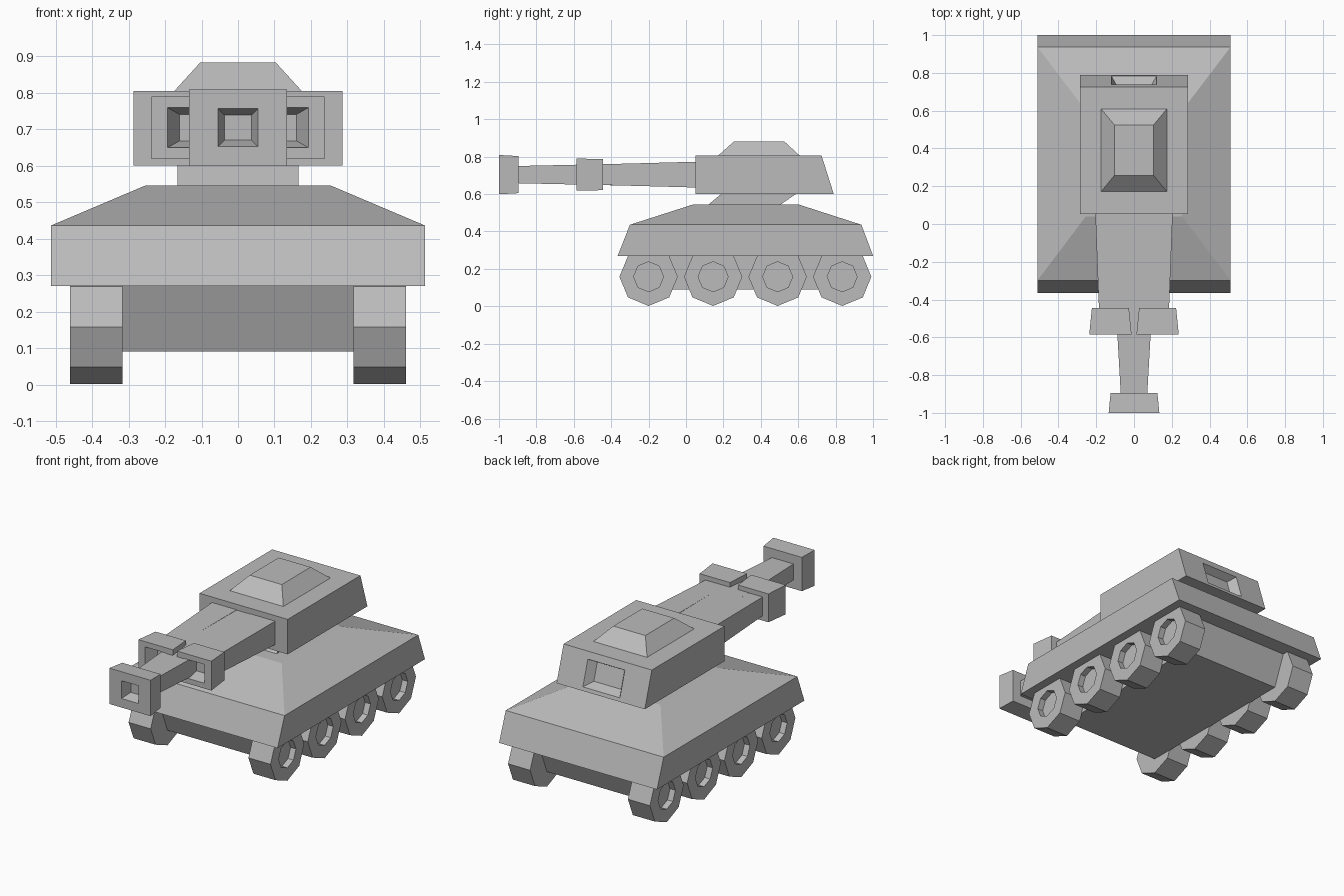
import bpy, bmesh, math
from mathutils import Vector, Matrix

if "Cube" in bpy.data.objects:
    bpy.data.objects.remove(bpy.data.objects["Cube"])

grey = bpy.data.materials.new("plain grey")
grey.diffuse_color = (0.5, 0.5, 0.5, 1)
grey.use_nodes = True
grey.node_tree.nodes["Principled BSDF"].inputs["Base Color"].default_value = grey.diffuse_color


def finish(name, bm):
    bmesh.ops.recalc_face_normals(bm, faces=bm.faces)
    me = bpy.data.meshes.new(name)
    bm.to_mesh(me)
    bm.free()
    me.materials.append(grey)
    ob = bpy.data.objects.new(name, me)
    bpy.context.collection.objects.link(ob)
    return ob


def loft(rings):
    """Closed solid through a list of rings of points."""
    bm = bmesh.new()
    vs = [[bm.verts.new(p) for p in r] for r in rings]
    n = len(vs[0])
    for a, b in zip(vs, vs[1:]):
        for i in range(n):
            j = (i + 1) % n
            bm.faces.new((a[i], a[j], b[j], b[i]))
    bm.faces.new(vs[0])
    bm.faces.new(vs[-1])
    bmesh.ops.recalc_face_normals(bm, faces=bm.faces)
    return bm


def level(z, hx, y0, y1):
    """Horizontal rectangle at height z."""
    return [(-hx, y0, z), (hx, y0, z), (hx, y1, z), (-hx, y1, z)]


def section(y, cx, hx, hz, cz=0.704):
    """Upright rectangle at depth y."""
    return [(cx - hx, y, cz - hz), (cx + hx, y, cz - hz),
            (cx + hx, y, cz + hz), (cx - hx, y, cz + hz)]


def recess(bm, direction, rim, floor):
    """Cut a tapered pocket into the face looking most along direction."""
    face = max(bm.faces, key=lambda f: f.normal.dot(Vector(direction)))
    corners = list(face.verts)
    centre = sum((v.co for v in corners), Vector()) / 4
    bm.faces.remove(face)

    def nearest(points):
        pts = [Vector(p) for p in points]
        out = []
        for v in corners:  # match by quadrant around the middle
            mid = sum(pts, Vector()) / 4
            out.append(max(pts, key=lambda p: (p - mid).normalized().dot((v.co - centre).normalized())))
        return [bm.verts.new(p) for p in out]

    loops = [corners, nearest(rim), nearest(floor)]
    for a, b in zip(loops, loops[1:]):
        for i in range(4):
            j = (i + 1) % 4
            bm.faces.new((a[i], a[j], b[j], b[i]))
    bm.faces.new(loops[-1])


# Hull and belly
finish("hull", loft([level(0.27, 0.512, -0.365, 1.0), level(0.436, 0.512, -0.30, 0.938),
                     level(0.545, 0.255, 0.04, 0.60)]))
finish("belly", loft([level(0.09, 0.32, -0.20, 0.835), level(0.275, 0.32, -0.275, 0.91)]))

# Turret ring, turret with rear pocket, and hatch
finish("turret_ring", loft([level(0.54, 0.166, 0.115, 0.50), level(0.602, 0.166, 0.19, 0.59)]))
turret = loft([level(0.60, 0.286, 0.052, 0.79), level(0.805, 0.286, 0.052, 0.725)])
slope = lambda z: 0.79 - (z - 0.60) * 0.065 / 0.205
recess(turret, (0, 1, 0),
       [(x, slope(z), z) for x in (-0.12, 0.12) for z in (0.62, 0.765)],
       [(x, slope(z) - 0.05, z) for x in (-0.088, 0.088) for z in (0.64, 0.74)])
finish("turret", turret)
finish("hatch", loft([level(0.804, 0.175, 0.17, 0.61), level(0.882, 0.104, 0.257, 0.525)]))


# Guns: tapered barrel plus a flared square muzzle with a pocket
def muzzle(name, cx, y0, y1, back, front, rim, floor, depth):
    bm = loft([section(y1, cx, *back), section(y0, cx, *front)])
    recess(bm, (0, -1, 0), section(y0, cx, *rim), section(y0 + depth, cx, *floor))
    finish(name, bm)


finish("centre_barrel", loft([section(0.06, 0, 0.125, 0.067), section(-0.90, 0, 0.07, 0.046)]))
muzzle("centre_muzzle", 0, -1.0, -0.895, (0.124, 0.099), (0.134, 0.105),
       (0.055, 0.052), (0.037, 0.034), 0.06)
for side, s in (("left", -1), ("right", 1)):
    finish(side + "_barrel", loft([section(0.06, s * 0.125, 0.08, 0.069),
                                   section(-0.46, s * 0.125, 0.06, 0.055)]))
    muzzle(side + "_muzzle", s * 0.125, -0.585, -0.445, (0.098, 0.083), (0.112, 0.086),
           (0.068, 0.055), (0.035, 0.036), 0.07)

# Eight-sided wheels with a sunken hub on the outer side
for side, s in (("left", -1), ("right", 1)):
    for i in range(4):
        def ring(x, r):
            return [(s * x, -0.2 + 0.345 * i + r * math.cos(k * math.pi / 4),
                     0.158 + r * math.sin(k * math.pi / 4)) for k in range(8)]
        finish(f"{side}_wheel_{i + 1}", loft([ring(0.317, 0.156), ring(0.46, 0.156),
                                              ring(0.46, 0.08), ring(0.425, 0.08)]))
